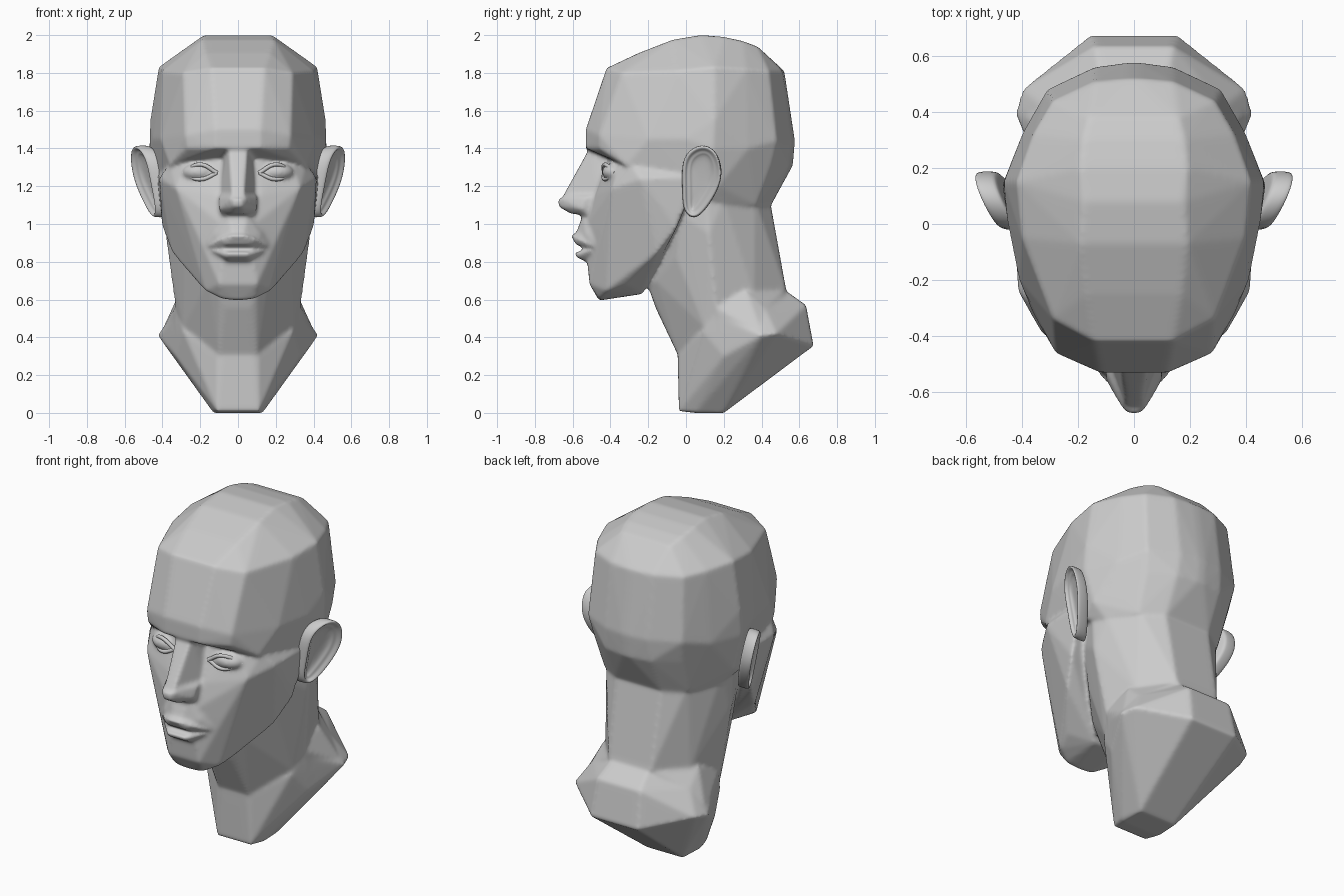
import bpy
import bmesh
from mathutils import Matrix, Vector

default_cube = bpy.data.objects.get("Cube")
if default_cube:
    bpy.data.objects.remove(default_cube, do_unlink=True)

# One plaster material for the whole bust
plaster = bpy.data.materials.new("light_grey_plaster")
plaster.use_nodes = True
plaster.diffuse_color = (0.6, 0.6, 0.6, 1)
shader = plaster.node_tree.nodes["Principled BSDF"]
shader.inputs["Base Color"].default_value = plaster.diffuse_color
shader.inputs["Roughness"].default_value = 0.8


def add_hull(bm, half_points):
    """Add a symmetric faceted block wrapped around points and their mirror images."""
    verts = [bm.verts.new((side * x, y, z)) for x, y, z in half_points for side in (-1, 1)]
    result = bmesh.ops.convex_hull(bm, input=verts)
    spare = set(result["geom_interior"]) | set(result["geom_unused"])
    loose = [item for item in spare if isinstance(item, bmesh.types.BMVert) and item.is_valid]
    bmesh.ops.delete(bm, geom=loose, context="VERTS")


def make_object(name, bm):
    """Turn a bmesh into a named, smooth plaster object."""
    bmesh.ops.recalc_face_normals(bm, faces=bm.faces)
    mesh = bpy.data.meshes.new(name)
    bm.to_mesh(mesh)
    bm.free()
    mesh.materials.append(plaster)
    for polygon in mesh.polygons:
        polygon.use_smooth = True
    obj = bpy.data.objects.new(name, mesh)
    bpy.context.collection.objects.link(obj)
    return obj


# Skull: crown, side planes, back planes and the brow edge
skull = [
    (.18, .08, 2.0), (.19, .2, 1.99), (.18, .3, 1.968), (.16, .38, 1.938),
    (.19, -.07, 1.975), (.17, -.25, 1.905), (.14, -.42, 1.825),
    (.42, .15, 1.83), (.40, -.05, 1.81), (.29, -.34, 1.80),
    (.36, .32, 1.82), (.29, .44, 1.81), (.14, .51, 1.81), (.02, .52, 1.81),
    (.465, .15, 1.55), (.47, .14, 1.40), (.45, 0, 1.45), (.41, -.2, 1.45),
    (.28, -.46, 1.47), (.12, -.53, 1.50), (.12, -.53, 1.40), (.27, -.46, 1.40),
    (.36, -.32, 1.31),
    (.02, .576, 1.44), (.14, .56, 1.44), (.31, .48, 1.44), (.395, .33, 1.40),
    (.02, .565, 1.31), (.15, .545, 1.31), (.29, .45, 1.31), (.43, .17, 1.20),
    (.15, .45, 1.10), (.28, .37, 1.10), (.37, .2, 1.11), (.41, .05, 1.15),
]

# Face: eye plane, cheekbones, jaw and chin
face = [
    (.10, -.40, 1.38), (.28, -.35, 1.36), (.36, -.29, 1.32),
    (.415, -.24, 1.24), (.33, -.39, 1.19), (.43, .05, 1.25),
    (.12, -.48, 1.15), (.06, -.54, .98), (.22, -.45, .95), (.12, -.50, .80),
    (.10, -.51, .68), (.09, -.46, .605), (.02, -.46, .595), (.17, -.42, .645),
    (.20, -.32, .68), (.35, -.15, .85), (.40, -.05, .98), (.41, 0, 1.10),
    (.08, -.23, .63),
]

# Nose: the bridge wedge, then the ball with its wings
nose_bridge = [
    (.05, -.50, 1.42), (.04, -.52, 1.35), (.035, -.61, 1.21), (.03, -.66, 1.13),
    (.075, -.42, 1.37), (.10, -.46, 1.15), (.04, -.58, 1.07),
]
nose_ball = [
    (.015, -.68, 1.13), (.04, -.66, 1.135), (.025, -.67, 1.09), (.03, -.61, 1.055),
    (.10, -.56, 1.08), (.10, -.53, 1.14), (.085, -.53, 1.05), (.05, -.62, 1.15),
    (.10, -.45, 1.16), (.09, -.45, 1.04),
]

# Mouth: the muzzle mound carries two separate lips
muzzle = [
    (.05, -.545, 1.05), (.03, -.58, .955), (.12, -.53, .94), (.18, -.47, .885),
    (.14, -.47, 1.0), (.07, -.55, .87), (.10, -.50, .81),
]
upper_lip = [
    (.035, -.61, .94), (.055, -.58, .888), (.10, -.57, .922),
    (.165, -.49, .88), (.10, -.44, .89), (.03, -.56, .96),
]
lower_lip = [
    (.05, -.59, .85), (.06, -.58, .825), (.14, -.505, .858),
    (.06, -.53, .80), (.10, -.44, .84),
]

# Neck column, rising inside the skull and leaning forward to the throat
neck_column = [
    (.10, -.20, .67), (.07, -.16, .555), (.08, -.06, .39), (.10, -.03, .28),
    (.15, -.12, 1.10), (.33, -.03, 1.05), (.28, -.05, .82), (.16, -.16, .70),
    (.29, .10, .45), (.33, .16, .55), (.34, .15, .70), (.385, .12, .95), (.38, .10, 1.25),
    (.365, .20, 1.13), (.27, .365, 1.13), (.15, .445, 1.12), (.14, .35, 1.25),
    (.27, .36, .90), (.16, .47, .89), (.14, .53, .65), (.28, .36, .62),
]

# Shoulders: the sloping muscle on top and the cut block below
shoulder_slope = [
    (.33, .16, .56), (.31, .32, .64), (.13, .53, .66), (.32, .42, .55),
    (.41, .40, .42), (.33, .20, .30),
]
shoulder_base = [
    (.11, -.037, .01), (.13, .05, 0), (.12, .20, 0), (.11, -.037, .30),
    (.29, .09, .43), (.32, .15, .52), (.08, -.045, .35),
    (.155, .675, .355), (.14, .635, .57), (.12, .53, .645),
    (.425, .40, .41), (.40, .48, .42), (.33, .30, .54), (.32, .42, .55), (.33, .20, .30),
]

bust_bm = bmesh.new()
for block in (skull, face, nose_bridge, nose_ball, muzzle, upper_lip, lower_lip,
              neck_column, shoulder_slope, shoulder_base):
    add_hull(bust_bm, block)

# Eyeballs sit in the recess below the brow
for side in (-1, 1):
    place = Matrix.Translation((side * .2, -.375, 1.275)) @ Matrix.Diagonal((.095, .07, .05, 1))
    bmesh.ops.create_uvsphere(bust_bm, u_segments=24, v_segments=16, radius=1, matrix=place)

# Weld the blocks into one skin and soften the plane edges
bust = make_object("head_neck_and_shoulders", bust_bm)
remesh = bust.modifiers.new("fuse_blocks", "REMESH")
remesh.mode = "VOXEL"
remesh.voxel_size = .011
remesh.use_smooth_shade = True
soften = bust.modifiers.new("soften_edges", "SMOOTH")
soften.factor = 0.5
soften.iterations = 7

# Ears: a leaning outline with thickness and a hollowed bowl
ear_outline = [
    (-.02, 1.20), (-.025, 1.34), (.03, 1.405), (.10, 1.425), (.165, 1.385), (.195, 1.29),
    (.18, 1.20), (.13, 1.11), (.07, 1.035), (.02, 1.03), (-.02, 1.08),
]
for side, label in ((1, "left"), (-1, "right")):
    bm = bmesh.new()
    rim = [bm.verts.new((side * (.455 + .45 * (y + .02) + .2 * (z - 1.2)), y, z))
           for y, z in ear_outline]
    root = [bm.verts.new(v.co - Vector((side * .075, 0, 0))) for v in rim]
    bowl = bm.faces.new(rim)
    back = bm.faces.new(list(reversed(root)))
    for i in range(len(rim)):
        j = (i + 1) % len(rim)
        bm.faces.new((rim[j], rim[i], root[i], root[j]))
    bmesh.ops.recalc_face_normals(bm, faces=bm.faces)
    bmesh.ops.inset_region(bm, faces=[back], thickness=.012)
    # Rolled rim, shallow shelf, then the deeper bowl
    for thickness, push in ((.018, 0), (.012, .02), (.02, 0), (.012, .02)):
        bmesh.ops.inset_region(bm, faces=[bowl], thickness=thickness)
        bmesh.ops.translate(bm, verts=bowl.verts, vec=(-side * push, 0, 0))
    ear = make_object(label + "_ear", bm)
    rounding = ear.modifiers.new("rounding", "SUBSURF")
    rounding.levels = rounding.render_levels = 2

# Eyelids: slim curved rolls above and below each eyeball
for side, label in ((1, "left"), (-1, "right")):
    for lid, middle_z in (("upper", 1.315), ("lower", 1.237)):
        curve = bpy.data.curves.new(label + "_" + lid + "_eyelid", "CURVE")
        curve.dimensions = "3D"
        curve.bevel_depth = .011
        curve.bevel_resolution = 2
        curve.use_fill_caps = True
        spline = curve.splines.new("BEZIER")
        path = [(.11, -.435, 1.27), (.20, -.43, middle_z), (.29, -.375, 1.27)]
        spline.bezier_points.add(len(path) - 1)
        for point, (x, y, z) in zip(spline.bezier_points, path):
            point.co = (side * x, y, z)
            point.handle_left_type = point.handle_right_type = "AUTO"
        curve.materials.append(plaster)
        bpy.context.collection.objects.link(bpy.data.objects.new(curve.name, curve))
